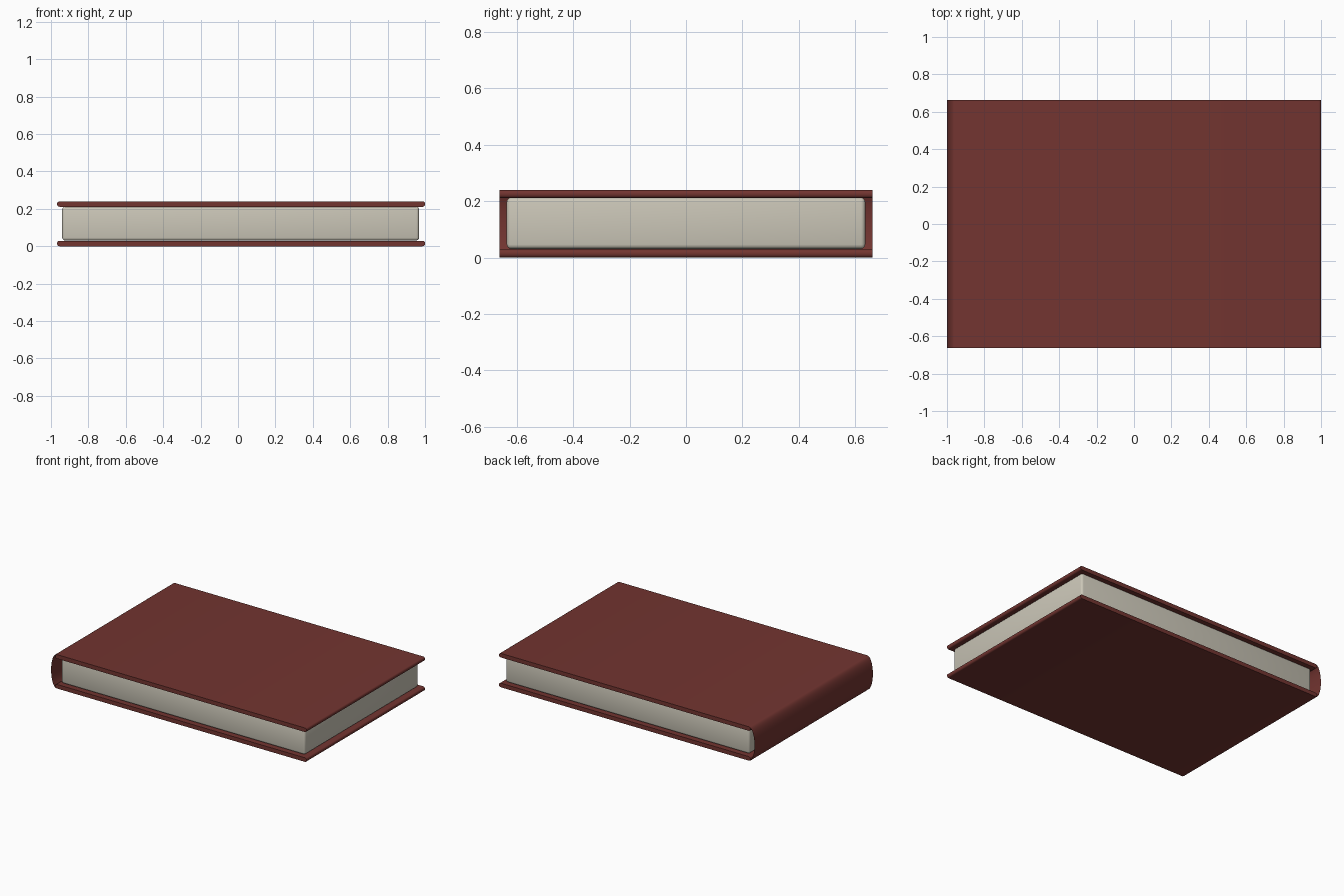
import bpy, bmesh
from math import pi, sin, cos

if "Cube" in bpy.data.objects:
    bpy.data.objects.remove(bpy.data.objects["Cube"])

W, H = 0.662, 0.24        # half depth (y) and full height (z)


def material(name, rgb):
    m = bpy.data.materials.new(name)
    m.diffuse_color = (*rgb, 1)
    m.use_nodes = True
    m.node_tree.nodes["Principled BSDF"].inputs["Base Color"].default_value = m.diffuse_color
    return m


RED = material("red_cloth", (0.17, 0.035, 0.03))
CREAM = material("paper", (0.60, 0.57, 0.48))


def finish(bm, name, mat):
    me = bpy.data.meshes.new(name)
    bm.to_mesh(me)
    bm.free()
    ob = bpy.data.objects.new(name, me)
    bpy.context.collection.objects.link(ob)
    me.materials.append(mat)
    bpy.ops.object.select_all(action='DESELECT')
    ob.select_set(True)
    bpy.context.view_layer.objects.active = ob
    bpy.ops.object.shade_smooth_by_angle(angle=0.7)
    return ob


def extrude_profile(name, pts, closed, mat):
    """Sweep an xz profile along y, capping it if closed."""
    bm = bmesh.new()
    a = [bm.verts.new((x, -W, z)) for x, z in pts]
    b = [bm.verts.new((x, W, z)) for x, z in pts]
    n = len(pts)
    for i in range(n if closed else n - 1):
        j = (i + 1) % n
        bm.faces.new((a[i], a[j], b[j], b[i]))
    if closed:
        bm.faces.new(a)
        bm.faces.new(b[::-1])
        bmesh.ops.recalc_face_normals(bm, faces=bm.faces)
    return finish(bm, name, mat)


# Cover boards with rounded spine and fore edges
T, R, X0, X1 = 0.029, 0.0125, -0.967, 1.0
for name, z in (("bottom_cover", 0), ("top_cover", H - T)):
    pts = []
    corners = ((X1 - R, z + R), (X1 - R, z + T - R),
               (X0 + R, z + T - R), (X0 + R, z + R))
    for k, (cx, cz) in enumerate(corners):
        for s in range(5):
            t = (k - 1) * pi / 2 + s * pi / 8
            pts.append((cx + R * cos(t), cz + R * sin(t)))
    extrude_profile(name, pts, True, RED)

# Thin curved spine, open at both ends
arc = [(-0.957 - 0.043 * sin(pi * i / 20), H / 2 + H / 2 * cos(pi * i / 20))
       for i in range(21)]
extrude_profile("spine", arc, False, RED)

# Page block with softened edges
bm = bmesh.new()
bmesh.ops.create_cube(bm, size=1)
lo, hi = (-0.94, -0.636, 0.031), (0.968, 0.636, 0.212)
for v in bm.verts:
    v.co = [(l + h) / 2 + c * (h - l) for c, l, h in zip(v.co, lo, hi)]
bmesh.ops.bevel(bm, geom=bm.edges[:], offset=0.015, segments=3,
                profile=0.5, affect='EDGES')
finish(bm, "page_block", CREAM)
